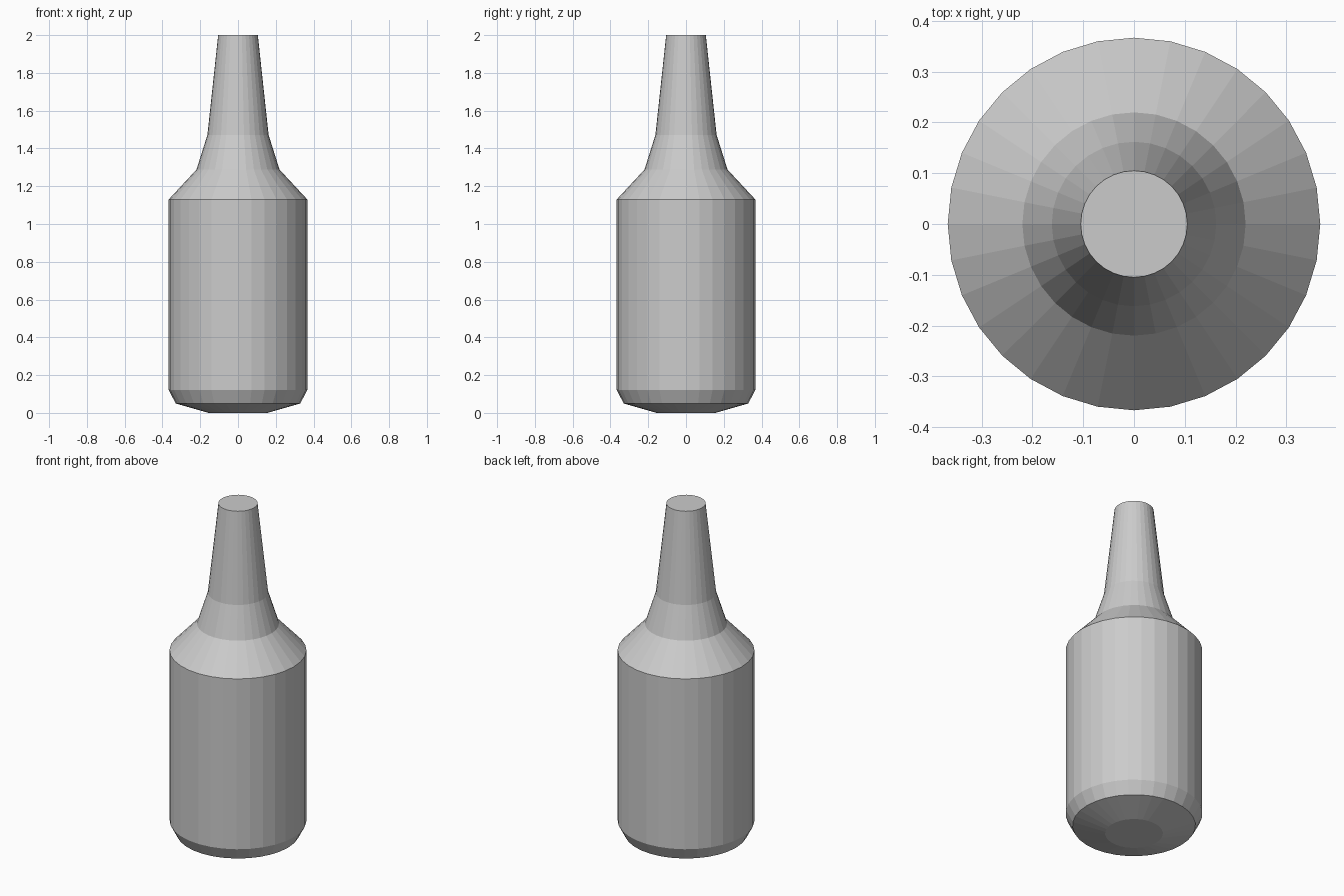
import bpy
import bmesh
import math

SIDES = 32

# Remove the default object
cube = bpy.data.objects.get("Cube")
if cube:
    bpy.data.objects.remove(cube, do_unlink=True)


def make_material(name, colour):
    mat = bpy.data.materials.new(name)
    mat.use_nodes = True
    mat.diffuse_color = colour
    mat.node_tree.nodes["Principled BSDF"].inputs["Base Color"].default_value = colour
    return mat


def lathe(name, profile, material):
    """Turn a (radius, height) profile around z and cap both ends."""
    bm = bmesh.new()
    rings = []
    for radius, z in profile:
        angles = [math.tau * i / SIDES for i in range(SIDES)]
        rings.append([bm.verts.new((radius * math.cos(a), radius * math.sin(a), z))
                      for a in angles])
    for low, high in zip(rings, rings[1:]):
        for i in range(SIDES):
            j = (i + 1) % SIDES
            bm.faces.new((low[i], low[j], high[j], high[i]))
    bm.faces.new(reversed(rings[0]))
    bm.faces.new(rings[-1])
    mesh = bpy.data.meshes.new(name)
    bm.to_mesh(mesh)
    bm.free()
    mesh.materials.append(material)
    obj = bpy.data.objects.new(name, mesh)
    bpy.context.collection.objects.link(obj)
    return obj


grey = make_material("light_grey", (0.6, 0.6, 0.6, 1))

# Bottle: shallow base, chamfer, body, shoulder, neck flare, tapered neck
lathe("bottle", [
    (0.155, 0.0),
    (0.33, 0.05),
    (0.367, 0.122),
    (0.367, 1.13),
    (0.22, 1.288),
    (0.162, 1.472),
    (0.105, 2.0),
], grey)
